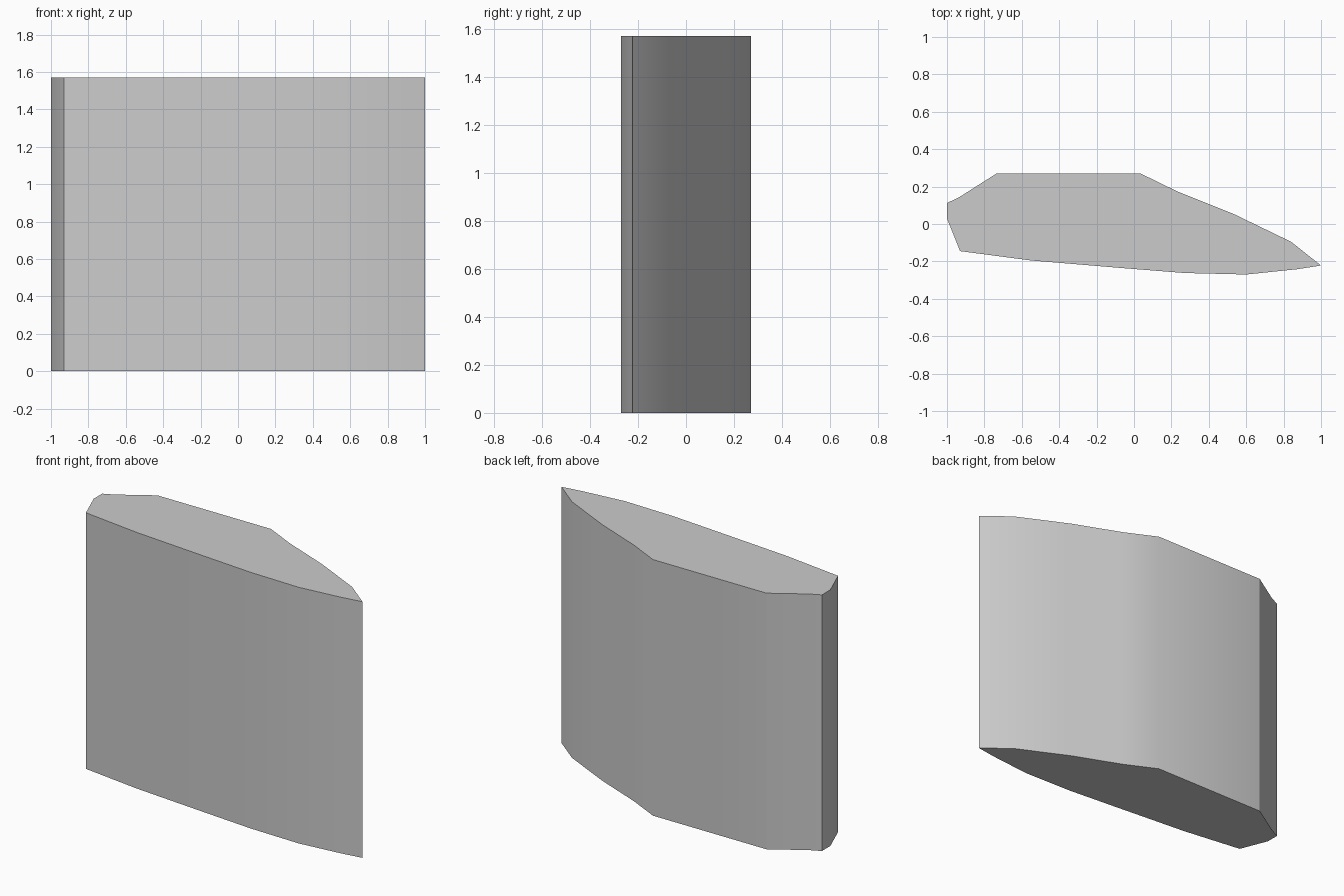
import bpy
import bmesh
from math import radians

default = bpy.data.objects.get("Cube")
if default:
    bpy.data.objects.remove(default, do_unlink=True)

HEIGHT = 1.57

# Light grey material
grey = bpy.data.materials.new("light_grey")
grey.use_nodes = True
colour = (0.6, 0.6, 0.6, 1)
grey.diffuse_color = colour
grey.node_tree.nodes["Principled BSDF"].inputs["Base Color"].default_value = colour

# Blade cross-section: underside from blunt end to tip, then back along the top
profile = [
    (-1, 0.03), (-0.93, -0.145), (-0.55, -0.195), (-0.07, -0.235),
    (0.27, -0.262), (0.6, -0.27), (0.87, -0.242), (1, -0.222),
    (0.84, -0.095), (0.53, 0.055), (0.23, 0.175), (0.035, 0.27),
    (-0.735, 0.27), (-0.935, 0.143), (-1, 0.112),
]

# Extrude the section into a solid block
bm = bmesh.new()
base = bm.faces.new([bm.verts.new((x, y, 0)) for x, y in profile])
extruded = bmesh.ops.extrude_face_region(bm, geom=[base], use_keep_orig=True)
top = [v for v in extruded["geom"] if isinstance(v, bmesh.types.BMVert)]
bmesh.ops.translate(bm, verts=top, vec=(0, 0, HEIGHT))
bmesh.ops.recalc_face_normals(bm, faces=bm.faces)
mesh = bpy.data.meshes.new("blade_section")
bm.to_mesh(mesh)
bm.free()
mesh.materials.append(grey)

blade = bpy.data.objects.new("blade_section", mesh)
bpy.context.collection.objects.link(blade)

# Smooth sides with crisp corners
bpy.ops.object.select_all(action="DESELECT")
blade.select_set(True)
bpy.context.view_layer.objects.active = blade
bpy.ops.object.shade_smooth_by_angle(angle=radians(30))
